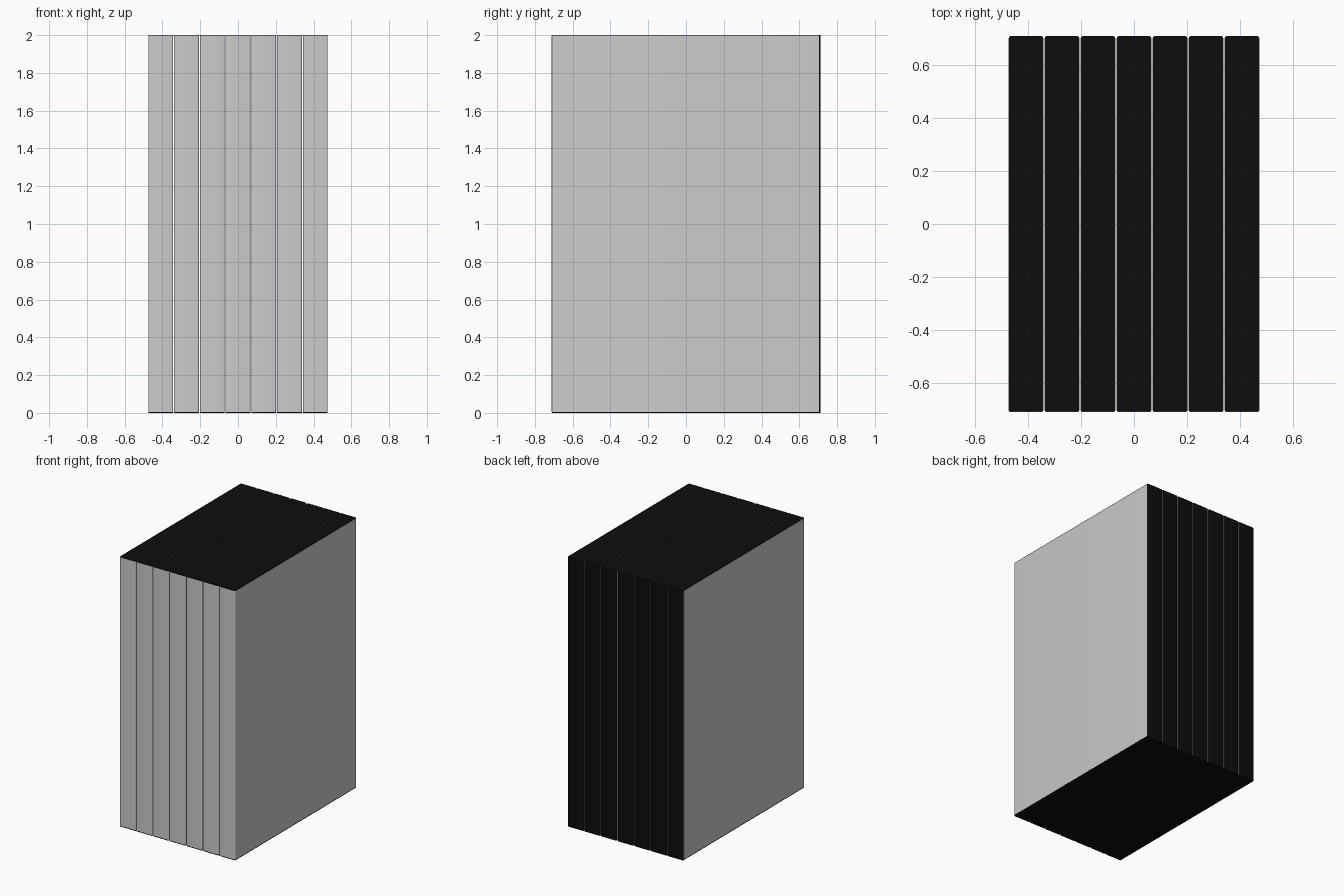
import bpy, bmesh, math

if "Cube" in bpy.data.objects:
    bpy.data.objects.remove(bpy.data.objects["Cube"])

COUNT, PITCH = 7, 0.1363
W, D, H = 0.132, 1.422, 2.0     # outer size of one case
PAPER, R = 0.001, 0.007         # sleeve thickness, corner radius

black = bpy.data.materials.new("black_plastic")
black.diffuse_color = (0.004, 0.004, 0.004, 1)
black.use_nodes = True
black.node_tree.nodes["Principled BSDF"].inputs["Base Color"].default_value = black.diffuse_color


def arc(cx, cy, r, start, end, n=4):
    return [(cx + r * math.cos(math.radians(start + (end - start) * i / n)),
             cy + r * math.sin(math.radians(start + (end - start) * i / n)))
            for i in range(n + 1)]


def extrude(name, outline, z0, z1, x):
    bm = bmesh.new()
    face = bm.faces.new([bm.verts.new((px, py, z0)) for px, py in outline])
    out = bmesh.ops.extrude_face_region(bm, geom=[face])
    top = [g for g in out["geom"] if isinstance(g, bmesh.types.BMVert)]
    bmesh.ops.translate(bm, verts=top, vec=(0, 0, z1 - z0))
    bmesh.ops.recalc_face_normals(bm, faces=bm.faces)
    mesh = bpy.data.meshes.new(name)
    bm.to_mesh(mesh)
    bm.free()
    obj = bpy.data.objects.new(name, mesh)
    bpy.context.collection.objects.link(obj)
    obj.location.x = x
    bpy.context.view_layer.objects.active = obj
    obj.select_set(True)
    bpy.ops.object.shade_smooth_by_angle(angle=math.radians(35))
    obj.select_set(False)
    return obj


def spine_curve(inset):
    # rounded front of the U, from the left side to the right side
    hx, fy, r = W / 2 - inset, -D / 2 + inset, R - inset
    return (arc(-hx + r, fy + r, r, 180, 270) + arc(hx - r, fy + r, r, 270, 360))


hx, back = W / 2 - PAPER, D / 2
body_outline = (spine_curve(PAPER) + arc(hx - R, back - R, R, 0, 90)
                + arc(-hx + R, back - R, R, 90, 180))

# U-shaped paper sleeve around the spine and both covers
end = back - R
sleeve_outline = ([(-W / 2, end)] + spine_curve(0) + [(W / 2, end), (hx, end)]
                  + spine_curve(PAPER)[::-1] + [(-hx, end)])

# Row of upright cases
for i in range(COUNT):
    x = (i - (COUNT - 1) / 2) * PITCH
    case = extrude(f"case_{i + 1}", body_outline, 0, H, x)
    case.data.materials.append(black)
    extrude(f"cover_sleeve_{i + 1}", sleeve_outline, 0.006, H - 0.003, x)
